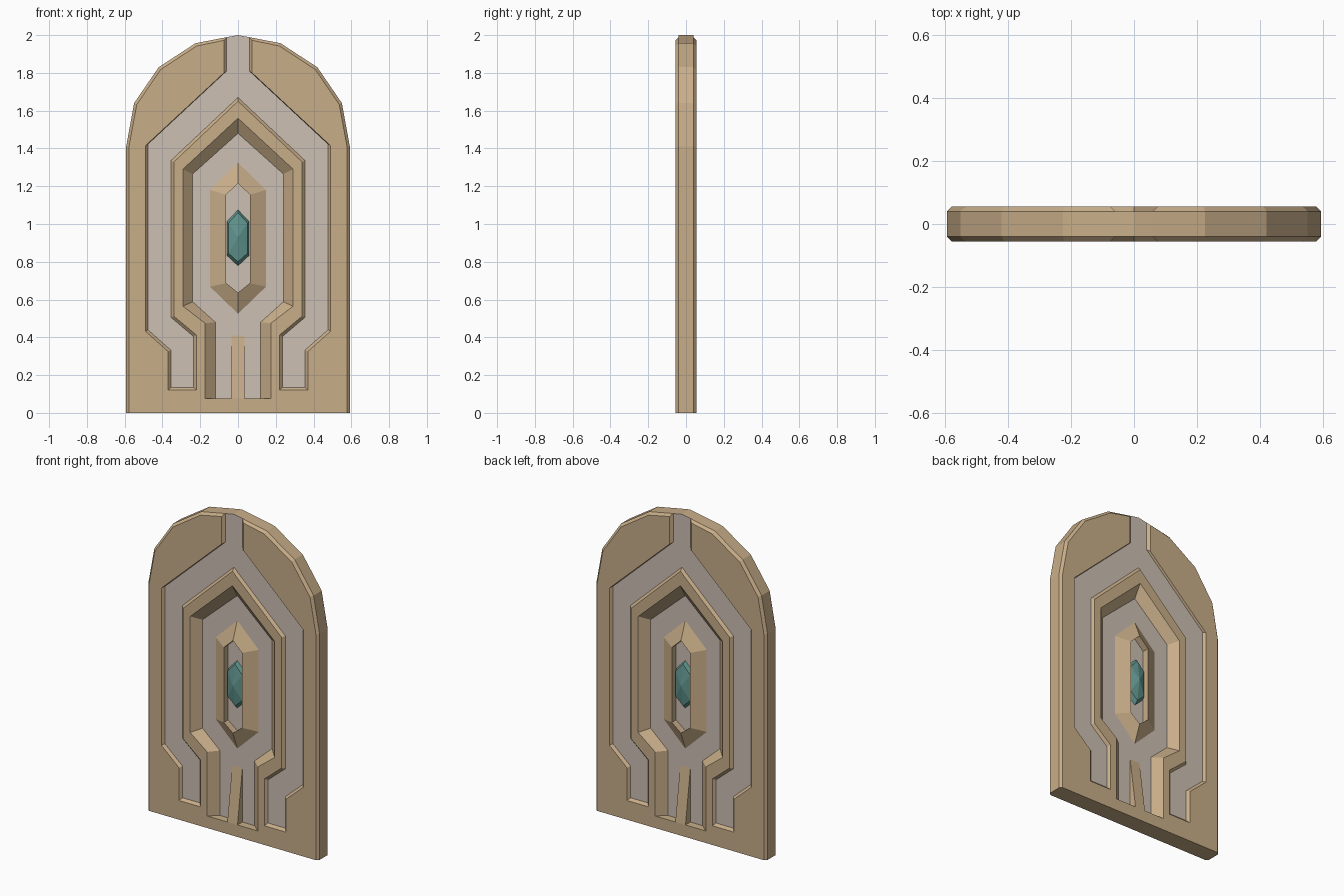
import bpy, bmesh

if "Cube" in bpy.data.objects:
    bpy.data.objects.remove(bpy.data.objects["Cube"])

SURF, MID, DEEP = -0.055, -0.04, -0.007   # face, shallow channel floor, inner recess floor


def material(name, rgb):
    m = bpy.data.materials.new(name)
    m.diffuse_color = (*rgb, 1)
    m.use_nodes = True
    m.node_tree.nodes["Principled BSDF"].inputs["Base Color"].default_value = m.diffuse_color
    return m


SAND = material("sandstone", (0.58, 0.42, 0.25))
GREY = material("pale_inlay", (0.61, 0.53, 0.45))
TEAL = material("teal_crystal", (0.12, 0.30, 0.27))


def at(path, y):
    """Lift a 2D (x, z) path to depth y."""
    return [(x, y, z) for x, z in path]


def strip(a, b, mat=0):
    """Quads between two matching 3D paths."""
    return [([a[i], a[i + 1], b[i + 1], b[i]], mat) for i in range(len(a) - 1)]


def build(name, faces, mats):
    """Mirror right-front faces over x and y into one flat-shaded object."""
    bm = bmesh.new()
    for sx in (1, -1):
        for sy in (1, -1):
            for pts, mat in faces:
                unique = list(dict.fromkeys((x * sx, y * sy, z) for x, y, z in pts))
                if len(unique) > 2:
                    f = bm.faces.new([bm.verts.new(p) for p in unique])
                    f.material_index = mat
    bmesh.ops.remove_doubles(bm, verts=bm.verts, dist=1e-5)
    bmesh.ops.recalc_face_normals(bm, faces=bm.faces)
    me = bpy.data.meshes.new(name)
    bm.to_mesh(me)
    bm.free()
    for m in mats:
        me.materials.append(m)
    ob = bpy.data.objects.new(name, me)
    bpy.context.collection.objects.link(ob)
    return ob


# Arched slab: silhouette and its chamfered front edge (right half)
outline = [(0.592, 0), (0.592, 1.41), (0.55, 1.64), (0.42, 1.83), (0.225, 1.957), (0.06, 1.989)]
edge = [(0.577, 0), (0.577, 1.41), (0.536, 1.632), (0.41, 1.817), (0.22, 1.942), (0.075, 1.972)]

# Shallow channel: upper lip and floor boundary, from the top notch round the foot to the apex
lip = [(0.075, 1.972), (0.075, 1.80), (0.49, 1.415), (0.49, 0.432), (0.37, 0.325), (0.37, 0.12),
       (0.22, 0.12), (0.22, 0.412), (0.34, 0.512), (0.34, 1.328), (0, 1.65)]
bed = [(0.06, 1.989), (0.06, 1.81), (0.477, 1.422), (0.477, 0.44), (0.355, 0.332), (0.355, 0.135),
       (0.235, 0.135), (0.235, 0.404), (0.355, 0.506), (0.355, 1.336), (0, 1.67)]

# Deep inner recess: upper rim and floor boundary
rim = [(0, 1.56), (0.292, 1.29), (0.292, 0.565), (0.175, 0.475), (0.175, 0.075)]
pit = [(0, 1.48), (0.24, 1.265), (0.24, 0.588), (0.12, 0.48), (0.12, 0.075)]

slab = strip(at(outline, MID), at(edge, SURF))                      # chamfer
slab += strip(at(outline + [(0, 2)], MID), at(outline + [(0, 2)], 0))  # side wall
slab += [(at([(0, 0)] + edge + lip[1:] + rim + [(0, 0.075)], SURF), 0)]  # carved face
slab += strip(at(lip, SURF), at(bed, MID))                          # channel walls
slab += [(at([(0, 2)] + bed, MID), 1)]                              # channel floor
slab += strip(at(rim, SURF), at(pit, DEEP))                         # recess slopes
slab += [(at(pit + [(0, 0.075)], DEEP), 1)]                         # recess floor
slab += [([(0, SURF, 0.075), (0.175, SURF, 0.075), (0.12, DEEP, 0.075), (0, DEEP, 0.075)], 0)]
slab += [([(0, 0, 0), (0.592, 0, 0), (0.592, MID, 0), (0.577, SURF, 0), (0, SURF, 0)], 0)]
build("carved_slab", slab, [SAND, GREY])

# Wedge rising from the recess floor to the face at the bottom
w = 0.035
build("center_ramp", [
    ([(0, DEEP, 0.41), (w, DEEP, 0.41), (w, SURF, 0.075), (0, SURF, 0.075)], 0),
    ([(w, DEEP, 0.41), (w, SURF, 0.075), (w, DEEP, 0.075)], 0),
], [SAND])

# Hexagonal frame: slopes up inward, then drops straight to the floor
hex_out = [(0, 1.325), (0.148, 1.18), (0.148, 0.668), (0, 0.525)]
hex_in = [(0, 1.215), (0.063, 1.155), (0.063, 0.687), (0, 0.637)]
build("crystal_frame",
      strip(at(hex_out, DEEP), at(hex_in, -0.05)) + strip(at(hex_in, -0.05), at(hex_in, DEEP)),
      [SAND])

# Faceted crystal in the middle
girdle = [(0, 1.08), (0.062, 1.015), (0.062, 0.83), (0, 0.772)]
crown = [(0, 1.06), (0.05, 1.005), (0.05, 0.845), (0, 0.80)]
tip = [(0, 0.93)] * 4
build("crystal",
      strip(at(girdle, 0), at(crown, -0.03)) + strip(at(crown, -0.03), at(tip, -0.05)),
      [TEAL])
